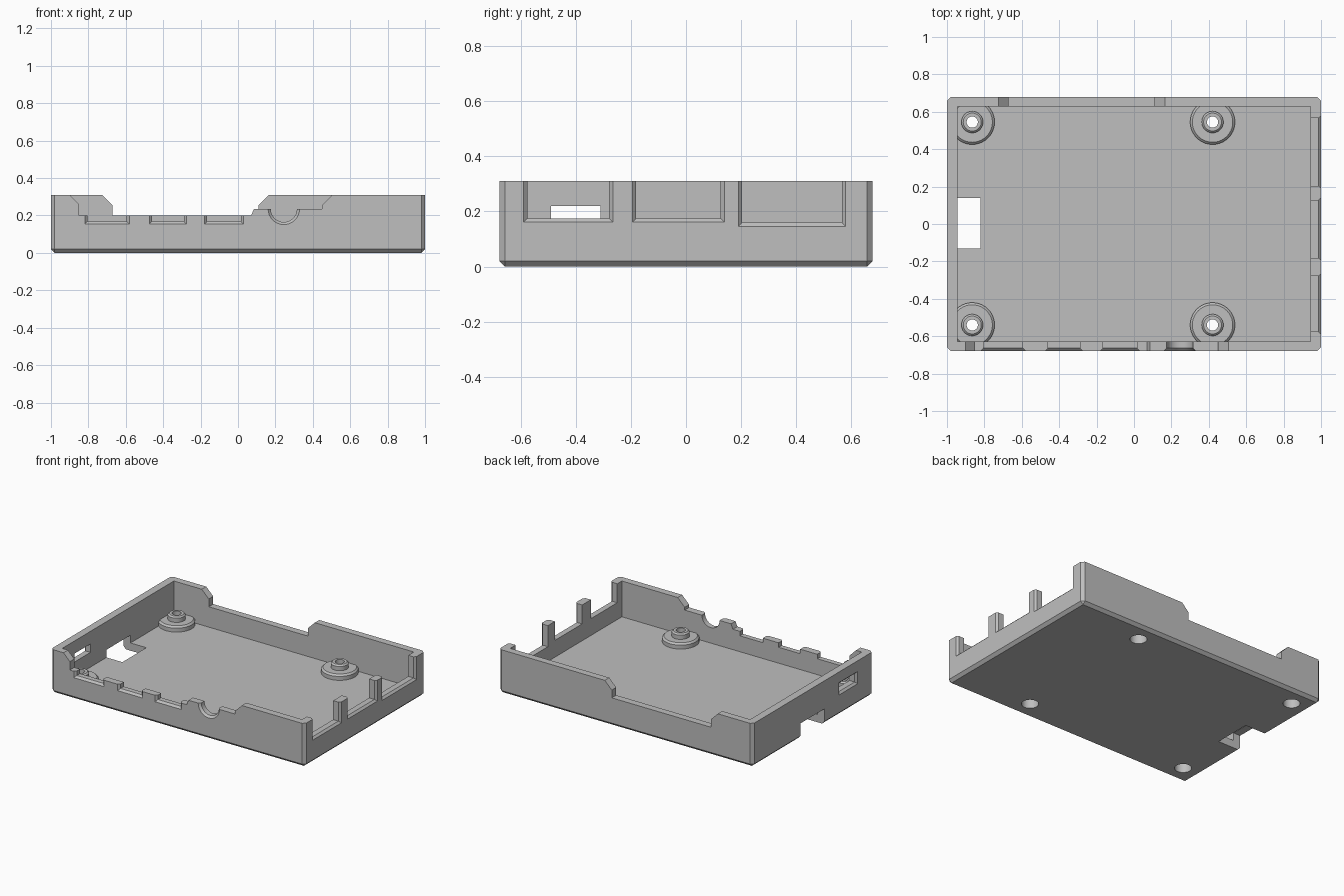
import bpy, bmesh, math
from mathutils import Vector

cube = bpy.data.objects.get("Cube")
if cube:
    bpy.data.objects.remove(cube, do_unlink=True)

W, D, H = 1.0, 0.678, 0.31      # half width, half depth, height
FLOOR, CHAMFER, LIP = 0.055, 0.02, 0.014

grey = bpy.data.materials.new("light grey plastic")
grey.use_nodes = True
colour = (0.52, 0.52, 0.52, 1)
grey.diffuse_color = colour
grey.node_tree.nodes["Principled BSDF"].inputs["Base Color"].default_value = colour


def finish(name, bm):
    bmesh.ops.recalc_face_normals(bm, faces=bm.faces[:])
    mesh = bpy.data.meshes.new(name)
    bm.to_mesh(mesh)
    bm.free()
    obj = bpy.data.objects.new(name, mesh)
    bpy.context.collection.objects.link(obj)
    mesh.materials.append(grey)
    return obj


def box(name, lo, hi):
    bm = bmesh.new()
    bmesh.ops.create_cube(bm, size=1)
    for v in bm.verts:
        v.co = Vector([l + (c + 0.5) * (h - l) for c, l, h in zip(v.co, lo, hi)])
    return finish(name, bm)


def loft(name, rings, closed=False):
    """Skin equal-length rings of points; cap the ends unless closed."""
    bm = bmesh.new()
    rows = [[bm.verts.new(p) for p in ring] for ring in rings]
    pairs = list(zip(rows, rows[1:])) + ([(rows[-1], rows[0])] if closed else [])
    for a, b in pairs:
        for i in range(len(a)):
            j = (i + 1) % len(a)
            bm.faces.new((a[i], a[j], b[j], b[i]))
    if not closed:
        bm.faces.new(rows[0])
        bm.faces.new(rows[-1])
    return finish(name, bm)


def cut(target, cutter):
    cutter.hide_render = True
    mod = target.modifiers.new("cut", 'BOOLEAN')
    mod.operation = 'DIFFERENCE'
    mod.solver = 'EXACT'
    mod.object = cutter
    bpy.context.view_layer.objects.active = target
    bpy.ops.object.modifier_apply(modifier=mod.name)
    bpy.data.objects.remove(cutter, do_unlink=True)


def flared(place, outline, outer, inner):
    """Opening through a wall whose outer rim is chamfered."""
    out = 1 if outer > inner else -1
    stations = [(inner, 0), (outer - out * LIP, 0), (outer + out * 0.02, LIP + 0.02)]
    return loft("opening_cutter",
                [[place(u, z, d) for u, z in outline(g)] for d, g in stations])


def on_front(u, z, d):
    return (u, d, z)


def on_side(u, z, d):
    return (d, u, z)


def rect(a, b, low, high):
    return lambda g: [(a - g, low - g), (b + g, low - g), (b + g, high + g), (a - g, high + g)]


def disc(u, z, r):
    steps = [i * math.tau / 32 for i in range(32)]
    return lambda g: [(u + (r + g) * math.cos(t), z + (r + g) * math.sin(t)) for t in steps]


# Tray: chamfered block, hollowed out
tray = box("case_tray", (-W, -D, 0), (W, D, H))
bm = bmesh.new()
bm.from_mesh(tray.data)
edges = [e for e in bm.edges if min(v.co.z for v in e.verts) < 0.01]
bmesh.ops.bevel(bm, geom=edges, offset=CHAMFER, segments=1, affect='EDGES')
bm.to_mesh(tray.data)
bm.free()
cut(tray, box("hollow_cutter", (-0.945, -0.628, FLOOR), (0.945, 0.628, 1)))

# Lowered stretches of the front and back rims
front_rim = [(-0.95, 0.36), (-0.85, 0.26), (-0.85, 0.2), (0.07, 0.2),
             (0.085, 0.235), (0.45, 0.235), (0.45, 0.255), (0.555, 0.36)]
back_rim = [(-0.775, 0.36), (-0.67, 0.255), (-0.67, 0.2),
            (0.11, 0.2), (0.11, 0.255), (0.215, 0.36)]
for rim, y0, y1 in ((front_rim, -0.8, -0.6), (back_rim, 0.6, 0.8)):
    cut(tray, loft("rim_cutter", [[(x, y, z) for x, z in rim] for y in (y0, y1)]))

# Front port openings
for a, b in ((-0.805, -0.595), (-0.46, -0.29), (-0.165, 0.015)):
    cut(tray, flared(on_front, rect(a, b, 0.168, 0.25 - 0.035), -D, -0.6))
cut(tray, flared(on_front, disc(0.245, 0.235, 0.07), -D, -0.6))

# Right-hand... tall connector bays in the +x wall
for a, b, low in ((-0.576, -0.279, 0.175), (-0.181, 0.126, 0.175), (0.204, 0.566, 0.16)):
    cut(tray, flared(on_side, rect(a, b, low, 0.5), W, 0.9))

# Slot and card notch in the -x wall
cut(tray, flared(on_side, rect(-0.49, -0.31, 0.16, 0.22), -W, -0.9))
cut(tray, box("notch_cutter", (-1.1, -0.13, -0.1), (-0.82, 0.14, 0.11)))

# Mounting posts with screw holes and recesses underneath
post = [(0.055, 0.045), (0.055, 0.07), (0.03, 0.07), (0.03, 0.135), (0.048, 0.135),
        (0.058, 0.125), (0.058, 0.095), (0.108, 0.095), (0.12, 0.083), (0.12, 0.045)]
turns = [i * math.tau / 40 for i in range(40)]
posts = []
for x in (-0.865, 0.42):
    for y in (-0.54, 0.545):
        cut(tray, loft("recess_cutter",
                       [[(x + 0.055 * math.cos(t), y + 0.055 * math.sin(t), z) for t in turns]
                        for z in (-0.1, 0.2)]))
        side = ("left" if x > 0 else "right") + ("_front" if y < 0 else "_back")
        posts.append(loft("mounting_post_" + side,
                          [[(x + r * math.cos(t), y + r * math.sin(t), z) for r, z in post]
                           for t in turns], closed=True))

# Smooth the round parts, keep edges crisp
bpy.ops.object.select_all(action='DESELECT')
for obj in posts + [tray]:
    obj.select_set(True)
bpy.context.view_layer.objects.active = tray
bpy.ops.object.shade_smooth_by_angle(angle=math.radians(25))
